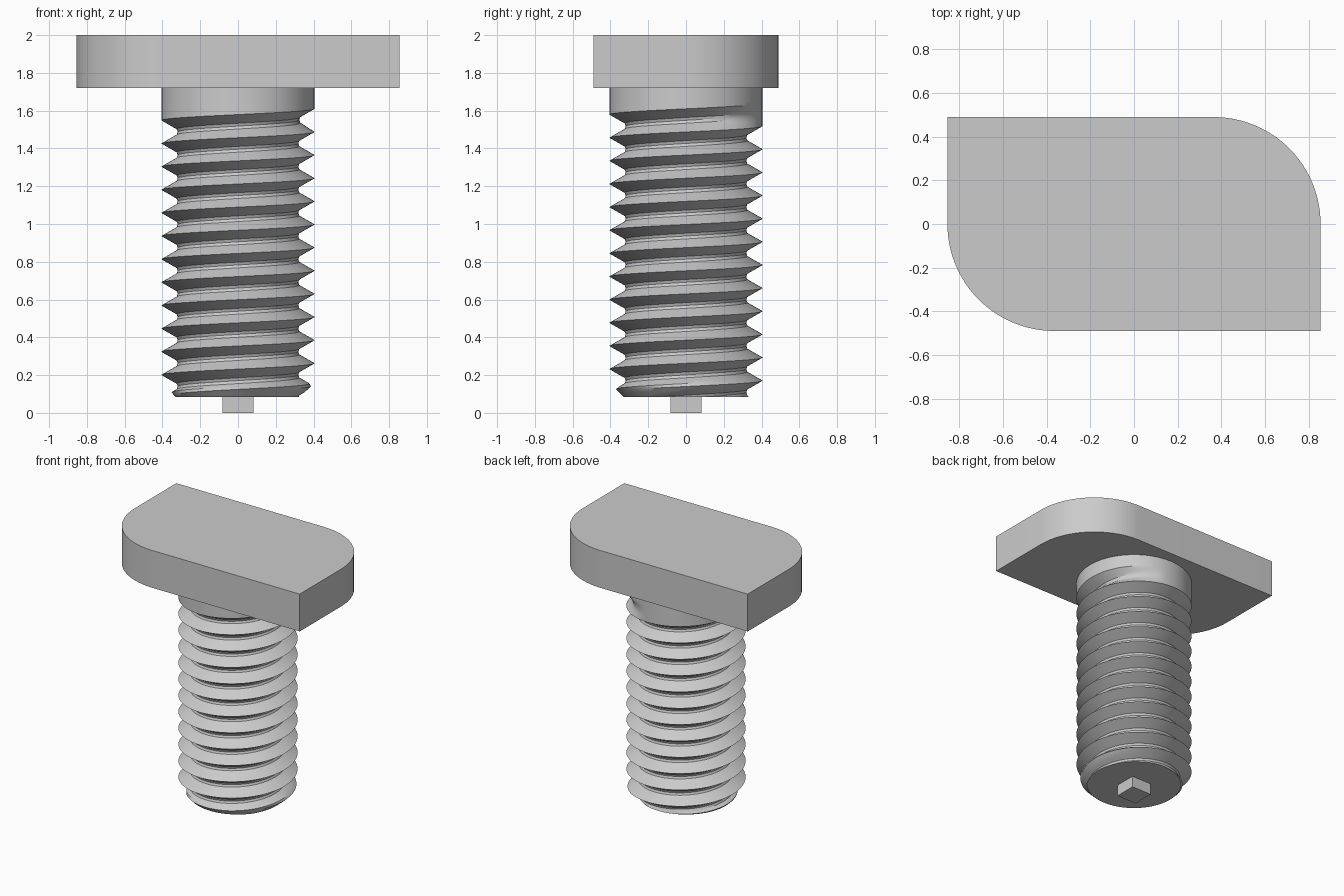
import bpy, bmesh
from math import pi, sin, cos, radians

if "Cube" in bpy.data.objects:
    bpy.data.objects.remove(bpy.data.objects["Cube"])

R, ROOT, PITCH = 0.405, 0.325, 0.1225      # thread crest, root and pitch
BOTTOM, NECK_TOP, LAST_CREST = 0.085, 1.73, 1.61
SEG = 96


def finish(name, bm):
    bmesh.ops.recalc_face_normals(bm, faces=bm.faces)
    mesh = bpy.data.meshes.new(name)
    bm.to_mesh(mesh)
    bm.free()
    obj = bpy.data.objects.new(name, mesh)
    bpy.context.collection.objects.link(obj)
    bpy.ops.object.select_all(action='DESELECT')
    obj.select_set(True)
    bpy.context.view_layer.objects.active = obj
    bpy.ops.object.shade_smooth_by_angle(angle=radians(30))
    return obj


def extrude_outline(name, pts, z0, z1):
    bm = bmesh.new()
    face = bm.faces.new([bm.verts.new((x, y, z0)) for x, y in pts])
    ext = bmesh.ops.extrude_face_region(bm, geom=[face])
    bmesh.ops.translate(bm, vec=(0, 0, z1 - z0),
                        verts=[v for v in ext['geom'] if isinstance(v, bmesh.types.BMVert)])
    return finish(name, bm)


def thread_radius(a, z):
    # V groove with a narrow rounded root, winding up counter-clockwise
    crest = LAST_CREST - PITCH + PITCH * a / (2 * pi)
    u = ((z - crest) / PITCH) % 1.0
    d = min(u, 1 - u)
    r = max(ROOT, R - d * (R - ROOT) / 0.375)
    if d > 0.375:
        r -= 0.006 * (d - 0.375) / 0.125
    # groove runs out into the plain neck
    if z >= crest + PITCH:
        r = R
    elif z >= crest:
        r += (R - r) * min(a / radians(80), 1)
    # chamfered tip
    return min(r, 0.33 + (z - BOTTOM))


# head: block with two opposite rounded corners
hx, hy, rad = 0.855, 0.49, 0.49
half = [(hx, -hy)] + [(hx - rad + rad * cos(i * pi / 48), hy - rad + rad * sin(i * pi / 48))
                      for i in range(25)]
extrude_outline("head", half + [(-x, -y) for x, y in half], 1.72, 2.0)

# threaded shank with plain neck: rows follow the helix
phases = (0, 0.125, 0.25, 0.375, 0.5, 0.625, 0.75, 0.875)
bm = bmesh.new()
cols = []
for i in range(SEG + 1):
    a = 2 * pi * i / SEG
    col = []
    for turn in range(-15, 4):
        for ph in phases:
            z = LAST_CREST + PITCH * (turn + ph + i / SEG)
            z = min(max(z, BOTTOM), NECK_TOP)
            r = thread_radius(a, z)
            col.append(bm.verts.new((r * cos(a), r * sin(a), z)))
    cols.append(col)
for c0, c1 in zip(cols, cols[1:]):
    for j in range(len(c0) - 1):
        bm.faces.new((c0[j], c1[j], c1[j + 1], c0[j + 1]))
bmesh.ops.remove_doubles(bm, verts=bm.verts, dist=0.0004)
bmesh.ops.holes_fill(bm, edges=[e for e in bm.edges if e.is_boundary], sides=0)
finish("threaded_shank", bm)

# square pip under the tip
s = 0.083
extrude_outline("tip_pip", [(s, -s), (s, s), (-s, s), (-s, -s)], 0, 0.1)
